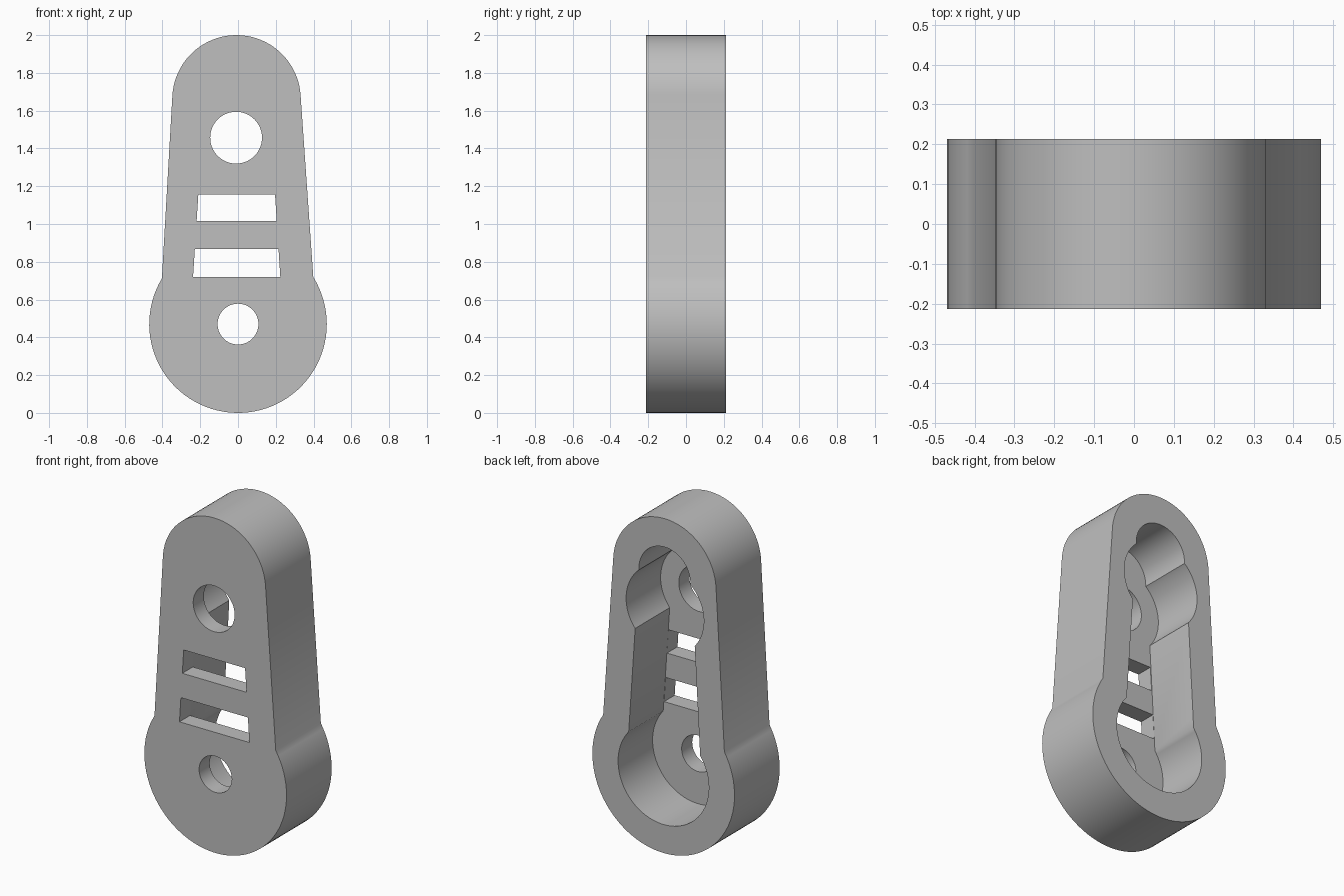
import bpy
import bmesh
from math import cos, sin, radians

if "Cube" in bpy.data.objects:
    bpy.data.objects.remove(bpy.data.objects["Cube"], do_unlink=True)

HALF_DEPTH = 0.213
FLOOR_Y = -0.113           # inner face of the front plate
LOW = (0.0, 0.47)          # centre of the large lower end
EYE = (-0.01, 1.457)       # centre of the upper hole
TOP = (-0.008, 1.66)       # centre of the rounded top

grey = bpy.data.materials.new("plain_grey")
grey.use_nodes = True
grey.diffuse_color = (0.52, 0.52, 0.52, 1)
grey.node_tree.nodes["Principled BSDF"].inputs["Base Color"].default_value = grey.diffuse_color


def arc(centre, radius, start, end, step=4):
    """Points in x, z along an arc, angles in degrees."""
    n = max(2, round(abs(end - start) / step))
    angles = [radians(start + (end - start) * i / n) for i in range(n + 1)]
    return [(centre[0] + radius * cos(a), centre[1] + radius * sin(a)) for a in angles]


def prism(name, outline, y0, y1):
    """Extrude an x, z outline from y0 to y1."""
    bm = bmesh.new()
    face = bm.faces.new([bm.verts.new((x, y0, z)) for x, z in outline])
    side = bmesh.ops.extrude_face_region(bm, geom=[face])["geom"]
    verts = [v for v in side if isinstance(v, bmesh.types.BMVert)]
    bmesh.ops.translate(bm, verts=verts, vec=(0, y1 - y0, 0))
    bmesh.ops.recalc_face_normals(bm, faces=bm.faces)
    mesh = bpy.data.meshes.new(name)
    bm.to_mesh(mesh)
    bm.free()
    mesh.materials.append(grey)
    obj = bpy.data.objects.new(name, mesh)
    bpy.context.collection.objects.link(obj)
    return obj


def cut(body, name, outline, y0, y1):
    """Subtract a prism from the body and discard the cutter."""
    cutter = prism(name, outline, y0, y1)
    cutter.hide_render = True
    mod = body.modifiers.new(name, 'BOOLEAN')
    mod.operation = 'DIFFERENCE'
    mod.solver = 'EXACT'
    mod.object = cutter
    bpy.ops.object.modifier_apply(modifier=mod.name)
    bpy.data.objects.remove(cutter, do_unlink=True)


# Outer shell: large round bottom, tapering sides, round top
outer = arc(LOW, LOW[1], 149, 392) + arc(TOP, 0.34, 4, 176)
body = prism("link_housing", outer, -HALF_DEPTH, HALF_DEPTH)
bpy.context.view_layer.objects.active = body
body.select_set(True)

# Open pocket at the back: lower round, tapering walls, upper round, narrow top
pocket = (arc(LOW, 0.30, 144, 400)
          + arc(EYE, 0.257, -40, 48)
          + arc(TOP, 0.17, -3, 183)
          + arc(EYE, 0.257, 132, 220))
cut(body, "pocket", pocket, FLOOR_Y, 1)

# Round holes through the front plate
cut(body, "upper_hole", arc(EYE, 0.137, 0, 356), -1, 0)
cut(body, "lower_hole", arc(LOW, 0.108, 0, 356), -1, 0)


# Two tapered slots spanning the pocket width
def wall(z):
    taper = 0.064 * (z - 0.72)
    return -0.238 + taper, 0.224 - taper


for name, z0, z1 in (("lower_slot", 0.72, 0.867), ("upper_slot", 1.015, 1.157)):
    (l0, r0), (l1, r1) = wall(z0), wall(z1)
    cut(body, name, [(l0, z0), (r0, z0), (r1, z1), (l1, z1)], -1, 0)

bpy.ops.object.shade_smooth_by_angle(angle=radians(36))
